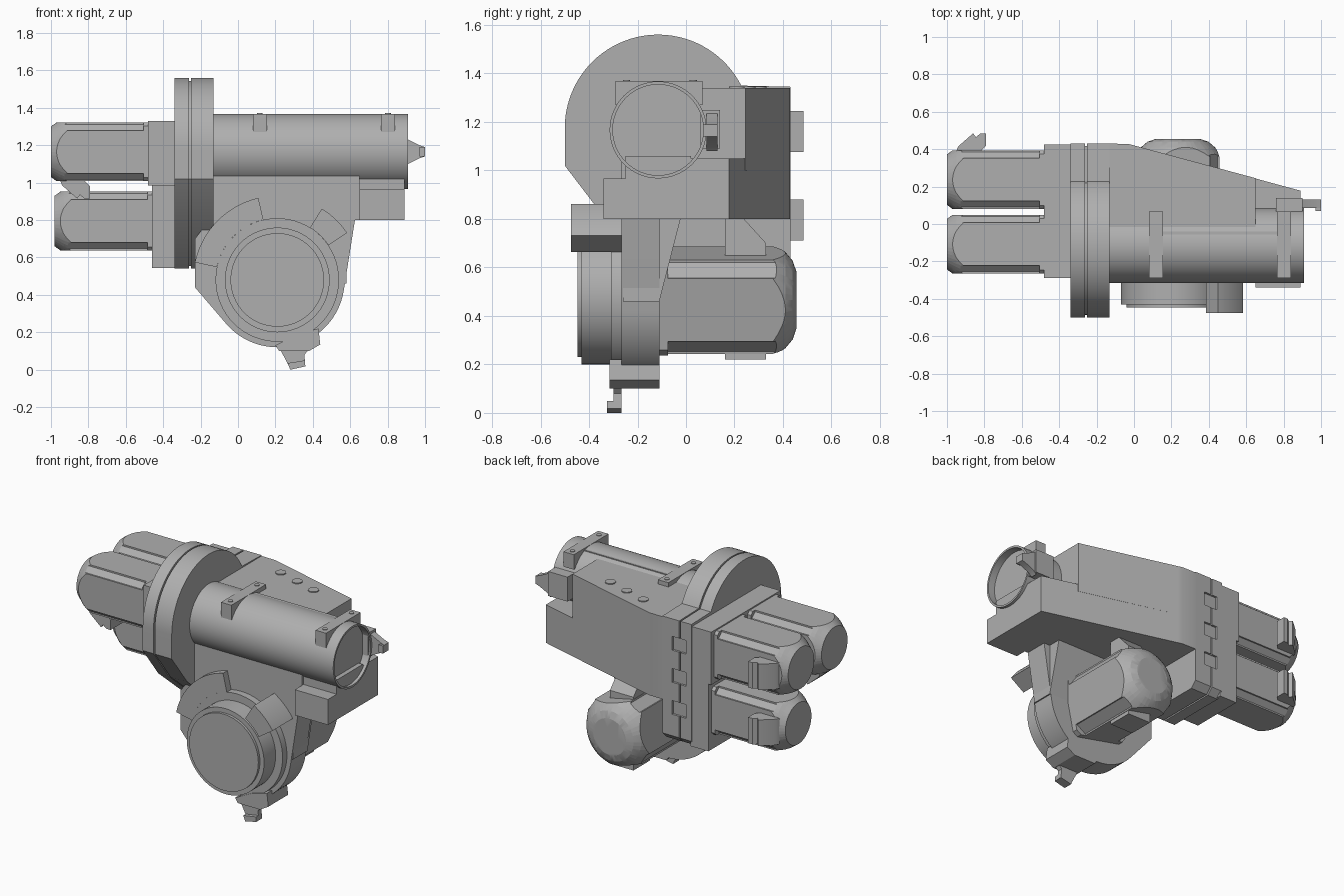
import bpy, bmesh
from math import sin, cos, radians, pi

cube = bpy.data.objects.get("Cube")
if cube:
    bpy.data.objects.remove(cube)

grey = bpy.data.materials.new("machine_grey")
grey.use_nodes = True
GREY = (0.43, 0.43, 0.43, 1)
grey.diffuse_color = GREY
grey.node_tree.nodes["Principled BSDF"].inputs["Base Color"].default_value = GREY


def finish(name, bm):
    bmesh.ops.recalc_face_normals(bm, faces=bm.faces)
    mesh = bpy.data.meshes.new(name)
    bm.to_mesh(mesh)
    bm.free()
    mesh.materials.append(grey)
    ob = bpy.data.objects.new(name, mesh)
    bpy.context.collection.objects.link(ob)
    return ob


def smooth(ob, angle=28):
    bpy.ops.object.select_all(action='DESELECT')
    ob.select_set(True)
    bpy.context.view_layer.objects.active = ob
    bpy.ops.object.shade_smooth_by_angle(angle=radians(angle))


def prism(name, pts, axis, a, b):
    """Extrude a 2D outline along an axis from a to b."""
    place = {'x': lambda u, v, d: (d, u, v), 'y': lambda u, v, d: (u, d, v),
             'z': lambda u, v, d: (u, v, d)}[axis]
    bm = bmesh.new()
    lo = [bm.verts.new(place(u, v, a)) for u, v in pts]
    hi = [bm.verts.new(place(u, v, b)) for u, v in pts]
    bm.faces.new(lo)
    bm.faces.new(hi)
    for i in range(len(pts)):
        j = (i + 1) % len(pts)
        bm.faces.new((lo[i], lo[j], hi[j], hi[i]))
    ob = finish(name, bm)
    smooth(ob)
    return ob


def box(name, x0, x1, y0, y1, z0, z1):
    return prism(name, [(x0, y0), (x1, y0), (x1, y1), (x0, y1)], 'z', z0, z1)


def arc(cu, cv, r, a0, a1, n=24):
    angles = [radians(a0 + (a1 - a0) * i / n) for i in range(n + 1)]
    return [(cu + r * cos(t), cv + r * sin(t)) for t in angles]


def circle(cu, cv, r, n=64):
    return arc(cu, cv, r, 0, 360, n)[:-1]


def lathe(name, profile, n=48):
    """Closed solid of revolution about local z from (radius, height) pairs."""
    bm = bmesh.new()
    rings = [[bm.verts.new((r * cos(2 * pi * i / n), r * sin(2 * pi * i / n), h))
              for i in range(n)] for r, h in profile]
    bm.faces.new(rings[0])
    bm.faces.new(rings[-1])
    for p, q in zip(rings, rings[1:]):
        for i in range(n):
            bm.faces.new((p[i], p[(i + 1) % n], q[(i + 1) % n], q[i]))
    return finish(name, bm)


def boolean(ob, tool, operation):
    mod = ob.modifiers.new("cut", 'BOOLEAN')
    mod.operation, mod.object, mod.solver = operation, tool, 'EXACT'
    bpy.context.view_layer.objects.active = ob
    bpy.ops.object.modifier_apply(modifier=mod.name)
    bpy.data.objects.remove(tool)
    smooth(ob)


def motor(name, centre, turn, half, length, corner, dome, roll=0):
    """Square motor with notched corners and a domed end, along local z."""
    quarter = [(half, half - corner), (half - .01, half - corner),
               (half - corner, half - .01), (half - corner, half)]
    pts = []
    for k in range(4):
        t = radians(roll) + k * pi / 2
        pts += [(u * cos(t) - v * sin(t), u * sin(t) + v * cos(t)) for u, v in quarter]
    body = prism(name, pts, 'z', 0, length)
    boolean(body, lathe("dome_tool", [(half * 1.6, -.05)] +
                        [(half * r, length - d) for r, d in dome]), 'INTERSECT')
    c = corner * .45
    foot = []
    for k in range(4):
        t = radians(roll) + k * pi / 2
        foot += [(u * cos(t) - v * sin(t), u * sin(t) + v * cos(t))
                 for u, v in ((half, half - c), (half - c, half))]
    base = prism(name + "_foot", foot, 'z', 0, .035)
    for ob in (body, base):
        ob.location, ob.rotation_euler = centre, turn


# Drive motors on the left and the elbow motor at the back
small_dome = [(1.6, .14), (1.25, .09), (1.1, .05), (1, .03), (.86, 0)]
left = (0, -pi / 2, 0)
motor("upper_front_motor", (-.47, -.108, 1.165), left, .157, .53, .042, small_dome)
motor("upper_back_motor", (-.47, .237, 1.165), left, .157, .53, .042, small_dome)
motor("lower_back_motor", (-.45, .237, .795), left, .157, .53, .042, small_dome)
motor("elbow_motor", (.235, -.11, .465), (-pi / 2, 0, 0), .198, .565, .065,
      [(1.6, .2), (1.3, .12), (1.14, .08), (1, .045), (.82, .015), (.6, 0)], 12)

# Plug sockets on the motors
plug = [(-.95, 0), (-.94, .025), (-.86, .095), (-.845, .075), (-.82, .095),
        (-.79, .095), (-.79, .03), (-.82, 0)]
for name, z in (("upper_plug", 1.16), ("lower_plug", .795)):
    prism(name, [(x, .39 + h) for x, h in plug], 'z', z - .085, z + .085)
prism("front_plug", [(x, 1.01 - h) for x, h in plug], 'y', -.19, -.03)
prism("elbow_plug", [(.16, .22), (.33, .22), (.33, .70), (.23, .81), (.16, .81)],
      'x', .15, .32).data.transform
# Motor mounting plates
box("upper_motor_plate", -.48, -.33, -.29, .425, .985, 1.33)
box("lower_motor_plate", -.46, -.33, .06, .425, .545, .985)

# Split flange with a groove and back pockets
flange = arc(-.115, 1.175, .385, 180, 27, 40) + [
    (.43, 1.345), (.43, .58), (.39, .54), (-.02, .54), (-.34, .81), (-.5, 1.02)]
core = [(y * .97 - .001, 1.0 + (z - 1.0) * .97) for y, z in flange]
for name, a, b in (("flange_left", -.34, -.262), ("flange_right", -.252, -.13)):
    part = prism(name, flange, 'x', a, b)
    for z in (.72, .93, 1.14):
        boolean(part, box("pocket_tool", -.3, -.2, .405, .5, z, z + .09), 'DIFFERENCE')
prism("flange_core", core, 'x', -.3, -.2)

# Gearbox body, tapering toward the right end
prism("gearbox_upper", [(-.14, -.05), (.65, -.05), (.65, .245), (0, .42), (-.03, .428),
                        (-.14, .43)], 'z', 1.0, 1.34)
prism("gearbox_lower", [(-.14, -.265), (.65, -.265), (.65, -.05), (.89, -.05),
                        (.89, .178), (0, .42), (-.03, .428), (-.14, .43)], 'z', .8, 1.05)
box("end_block", .65, .89, -.34, .0, .8, .967)
for i in range(3):
    x = .1 + .15 * i
    prism("cap_disc", circle(x, .3 - .045 * i, .032, 32), 'z', 1.335, 1.346)

# Hollow tube with its top rail
tube = prism("tube", circle(-.115, 1.167, .2), 'x', -.14, .91)
boolean(tube, prism("bore_tool", circle(-.115, 1.167, .187), 'x', .86, 1.0), 'DIFFERENCE')
box("tube_saddle", .65, .89, -.25, .02, .95, 1.06)
box("top_rail", .1, .84, -.17, -.04, 1.3, 1.358)
for x in (.08, .765):
    box("rail_foot", x, x + .075, -.29, .068, 1.27, 1.368)
    for y in (-.245, .03):
        prism("rail_bolt", circle(x + .037, y, .015, 20), 'z', 1.36, 1.372)

# Cable clip at the right end
box("clip_base", .76, .9, .06, .14, 1.09, 1.25)
prism("clip_jaw", [(.89, 1.08), (.91, 1.1), (.97, 1.13), (1, 1.14), (1, 1.19),
                   (.97, 1.2), (.91, 1.23), (.89, 1.24)], 'y', .085, .13)
box("clip_hook", .97, 1.0, .07, .13, 1.14, 1.19)

# Elbow housing
CX, CZ = .21, .48
prism("elbow_plate", [(-.13, .83), (-.23, .7), (-.23, .44)] +
      arc(CX, CZ, .36, 220, 350, 32) + [(.63, .83)], 'y', -.265, -.11)
prism("elbow_web", [(-.26, .81), (-.02, .81), (-.11, .46), (-.26, .46)], 'x', -.13, .58)
prism("elbow_collar", circle(CX, CZ, .33), 'y', -.31, -.2)
prism("elbow_hub", circle(CX, CZ, .28), 'y', -.43, -.25)
prism("elbow_cap", circle(CX, CZ, .25), 'y', -.447, -.4)

# Brackets around the elbow
for name, a0, a1, y0 in (("left_bracket", 103, 168, -.31), ("right_bracket", 34, 58, -.475)):
    prism(name, arc(CX, CZ, .33, a0, a1) + arc(CX, CZ, .45, a1, a0), 'y', y0, -.16)

# Bottom stop
prism("stop_base", [(.2, .13), (.22, .1), (.38, .1), (.44, .135), (.43, .22), (.32, .19)],
      'y', -.315, -.11)
prism("stop_finger", [(.22, .12), (.28, .003), (.36, .02), (.355, .08), (.39, .12)],
      'y', -.3, -.265)
prism("stop_lip", [(.265, .035), (.28, 0), (.36, .018), (.358, .05)], 'y', -.325, -.265)
